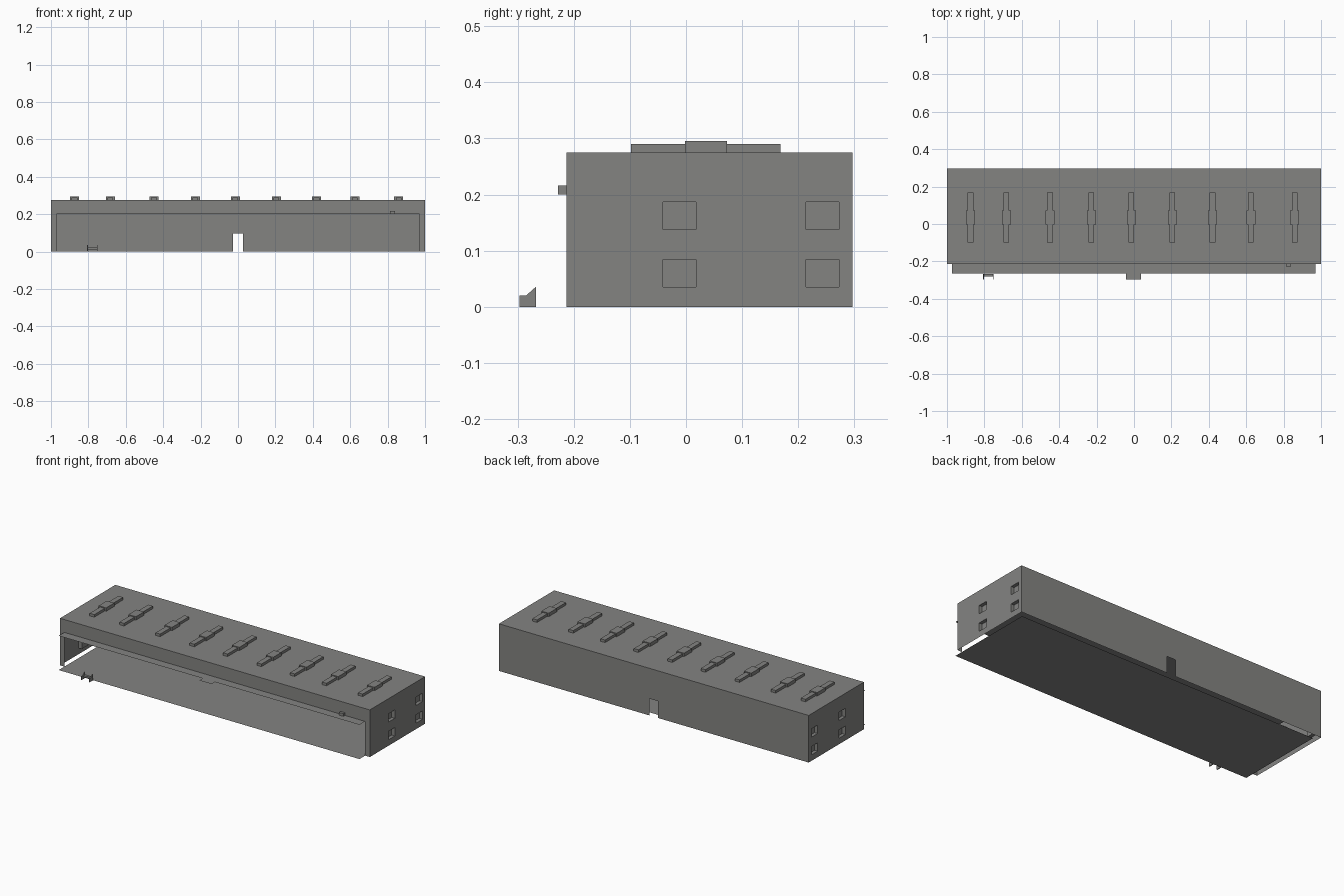
import bpy, bmesh
from mathutils import Vector

if "Cube" in bpy.data.objects:
    bpy.data.objects.remove(bpy.data.objects["Cube"])

grey = bpy.data.materials.new("warm_grey")
grey.diffuse_color = (0.23, 0.23, 0.222, 1)
grey.use_nodes = True
grey.node_tree.nodes["Principled BSDF"].inputs["Base Color"].default_value = grey.diffuse_color

Y0, Y1, H = -0.213, 0.297, 0.275


def finish(name, bm):
    bmesh.ops.remove_doubles(bm, verts=bm.verts, dist=1e-5)
    bmesh.ops.recalc_face_normals(bm, faces=bm.faces)
    me = bpy.data.meshes.new(name)
    bm.to_mesh(me)
    bm.free()
    me.materials.append(grey)
    ob = bpy.data.objects.new(name, me)
    bpy.context.collection.objects.link(ob)
    return ob


def face(bm, pts):
    return bm.faces.new([bm.verts.new(p) for p in pts])


def add_box(bm, x0, x1, y0, y1, z0, z1):
    r = bmesh.ops.create_cube(bm, size=1)
    for v in r["verts"]:
        v.co = Vector(((x0 + x1) / 2 + v.co.x * (x1 - x0),
                       (y0 + y1) / 2 + v.co.y * (y1 - y0),
                       (z0 + z1) / 2 + v.co.z * (z1 - z0)))


# Housing: thin shell, open below, front opening and notch in the back
bm = bmesh.new()
face(bm, [(-1, Y0, H), (1, Y0, H), (1, Y1, H), (-1, Y1, H)])
face(bm, [(x, Y0, z) for x, z in
          [(-1, 0), (-1, H), (1, H), (1, 0), (.97, 0), (.97, .2), (-.97, .2), (-.97, 0)]])
face(bm, [(x, Y1, z) for x, z in
          [(-1, 0), (-1, H), (1, H), (1, 0), (.028, 0), (.028, .098), (-.028, .098), (-.028, 0)]])
# Side walls with four square recesses each
ys = [Y0, -.041, .018, .214, .273, Y1]
zs = [0, .035, .084, .138, .187, H]
for s in (-1, 1):
    pockets = []
    grid = [[bm.verts.new((s, y, z)) for z in zs] for y in ys]
    for i in range(5):
        for j in range(5):
            f = bm.faces.new([grid[i][j], grid[i + 1][j], grid[i + 1][j + 1], grid[i][j + 1]])
            if i % 2 and j % 2:
                pockets.append(f)
    ext = bmesh.ops.extrude_face_region(bm, geom=pockets)["geom"]
    bmesh.ops.translate(bm, vec=(-s * .02, 0, 0),
                        verts=[g for g in ext if isinstance(g, bmesh.types.BMVert)])
    bmesh.ops.delete(bm, geom=[f for f in pockets if f.is_valid], context='FACES')
finish("housing", bm)

# Floor and upper shelf sheets, sticking out at the front
for name, z in (("floor_sheet", 0), ("upper_shelf", .2)):
    bm = bmesh.new()
    face(bm, [(-.972, -.265, z), (.97, -.265, z), (.97, .265, z), (-.972, .265, z)])
    finish(name, bm)

# Pull tab on the upper shelf
bm = bmesh.new()
face(bm, [(-.042, -.296, .2), (.037, -.296, .2), (.037, -.265, .2), (-.042, -.265, .2)])
finish("pull_tab", bm)

# Small catch on the front frame
bm = bmesh.new()
add_box(bm, .812, .84, -.228, Y0, .2, .216)
finish("front_catch", bm)

# Hook on the floor edge: two cheek plates and a bar
bm = bmesh.new()
profile = [(-.297, 0), (-.267, 0), (-.267, .036), (-.285, .02), (-.297, .02)]
for x in (-.806, -.755):
    f = face(bm, [(x, y, z) for y, z in profile])
    ext = bmesh.ops.extrude_face_region(bm, geom=[f], use_keep_orig=True)["geom"]
    bmesh.ops.translate(bm, vec=(.005, 0, 0),
                        verts=[g for g in ext if isinstance(g, bmesh.types.BMVert)])
add_box(bm, -.802, -.754, -.282, -.268, .012, .022)
finish("floor_hook", bm)

# Roof clips: long strip with a wider, taller middle block
for n, x in enumerate((-.874, -.682, -.449, -.228, -.014, .205, .42, .625, .859)):
    bm = bmesh.new()
    add_box(bm, x - .015, x + .015, -.098, .168, H, .29)
    add_box(bm, x - .024, x + .024, -.002, .073, H, .295)
    finish("roof_clip_%d" % (n + 1), bm)
